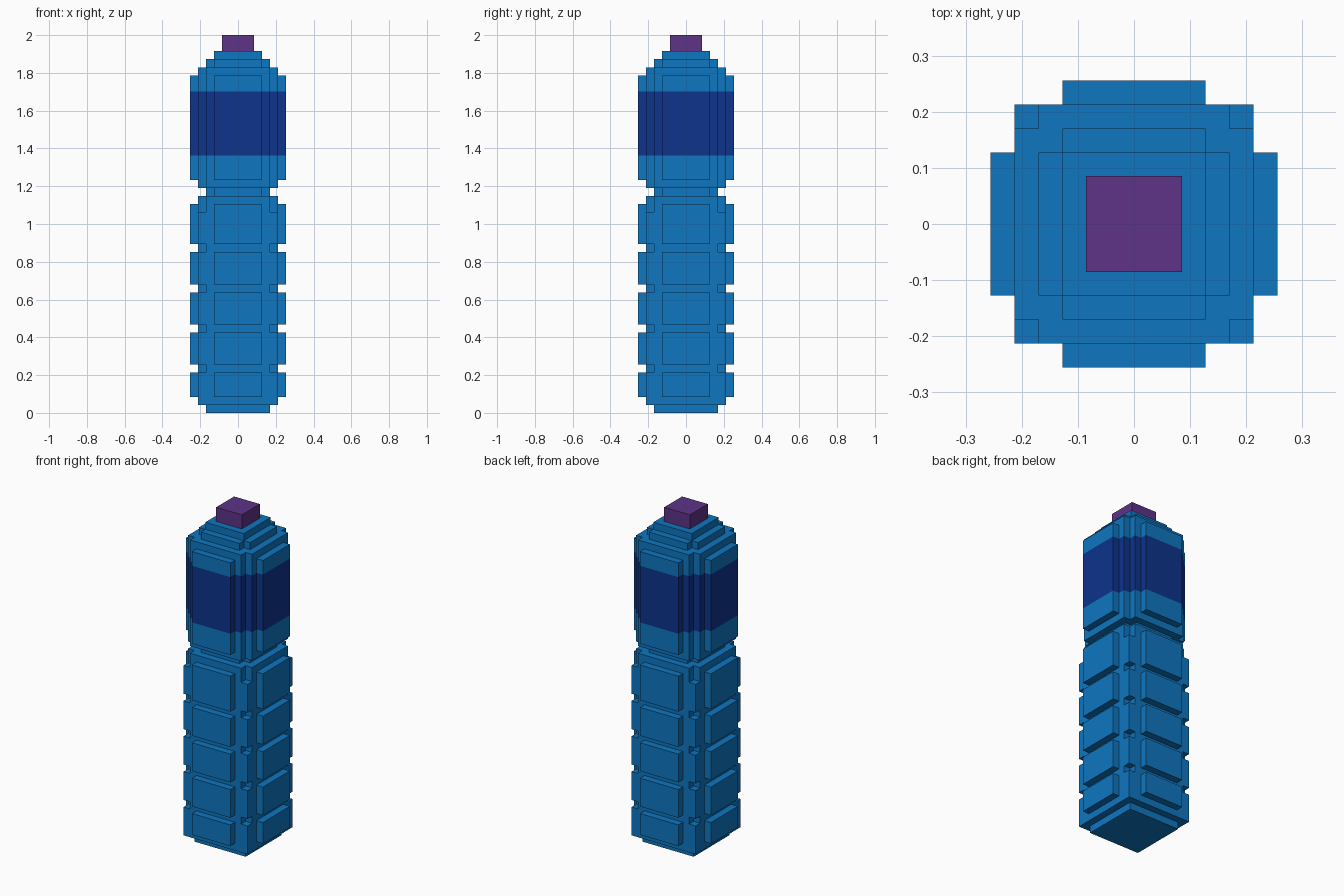
import bpy
import bmesh

cube = bpy.data.objects.get("Cube")
if cube:
    bpy.data.objects.remove(cube, do_unlink=True)

U = 2 / 47  # one block


def material(name, rgb):
    m = bpy.data.materials.new(name)
    m.use_nodes = True
    m.diffuse_color = (*rgb, 1)
    m.node_tree.nodes["Principled BSDF"].inputs["Base Color"].default_value = (*rgb, 1)
    return m


BLUE = material("bright blue", (0.0044, 0.181, 0.527))
NAVY = material("navy blue", (0.004, 0.033, 0.262))
PURPLE = material("purple", (0.112, 0.033, 0.242))

# Corner outlines of the cross-sections, in blocks, for the +x +y quarter
SQUARE = lambda h: [(h, h)]
CROSS = lambda h, w: [(h, w), (w, w), (w, h)]
RIBBED = [(6, 3), (5, 3), (5, 5), (3, 5), (3, 6)]
STEPPED = [(6, 3), (5, 3), (5, 4), (4, 4), (4, 5), (3, 5), (3, 6)]


def prism(name, corner, z0, z1, mat):
    """Repeat a quarter outline four times around z and extrude it."""
    outline = []
    quarter = corner
    for _ in range(4):
        outline += quarter
        quarter = [(-y, x) for x, y in quarter]
    bm = bmesh.new()
    face = bm.faces.new([bm.verts.new((x * U, y * U, z0 * U)) for x, y in outline])
    top = bmesh.ops.extrude_face_region(bm, geom=[face])["geom"]
    bmesh.ops.translate(bm, vec=(0, 0, (z1 - z0) * U),
                        verts=[v for v in top if isinstance(v, bmesh.types.BMVert)])
    bmesh.ops.recalc_face_normals(bm, faces=bm.faces)
    mesh = bpy.data.meshes.new(name)
    bm.to_mesh(mesh)
    bm.free()
    mesh.materials.append(mat)
    ob = bpy.data.objects.new(name, mesh)
    bpy.context.collection.objects.link(ob)
    return ob


# Foot of the bottle
prism("foot", SQUARE(4), 0, 1, BLUE)
prism("foot_rim", SQUARE(5), 1, 2, BLUE)

# Ribbed lower body with a recessed groove above each of the first four ribs
ribs = [(2, 5), (6, 10), (11, 15), (16, 20), (21, 25)]
for i, (z0, z1) in enumerate(ribs, 1):
    prism(f"rib_{i}", RIBBED, z0, z1, BLUE)
    if i < len(ribs):
        prism(f"groove_{i}", CROSS(5, 4), z1, z1 + 1, BLUE)
prism("top_rib_edge", STEPPED, 25, 26, BLUE)

# Narrow waist
prism("waist_lower", CROSS(5, 4), 26, 27, BLUE)
prism("waist", CROSS(4, 3), 27, 28, BLUE)
prism("waist_upper", CROSS(5, 4), 28, 29, BLUE)

# Upper body with the label band
prism("upper_body_lower", STEPPED, 29, 32, BLUE)
prism("label_band", STEPPED, 32, 40, NAVY)
prism("upper_body_upper", STEPPED, 40, 42, BLUE)

# Stepped shoulder and cap
prism("shoulder_lower", CROSS(5, 4), 42, 43, BLUE)
prism("shoulder_middle", CROSS(4, 3), 43, 44, BLUE)
prism("shoulder_upper", SQUARE(3), 44, 45, BLUE)
prism("cap", SQUARE(2), 45, 47, PURPLE)
